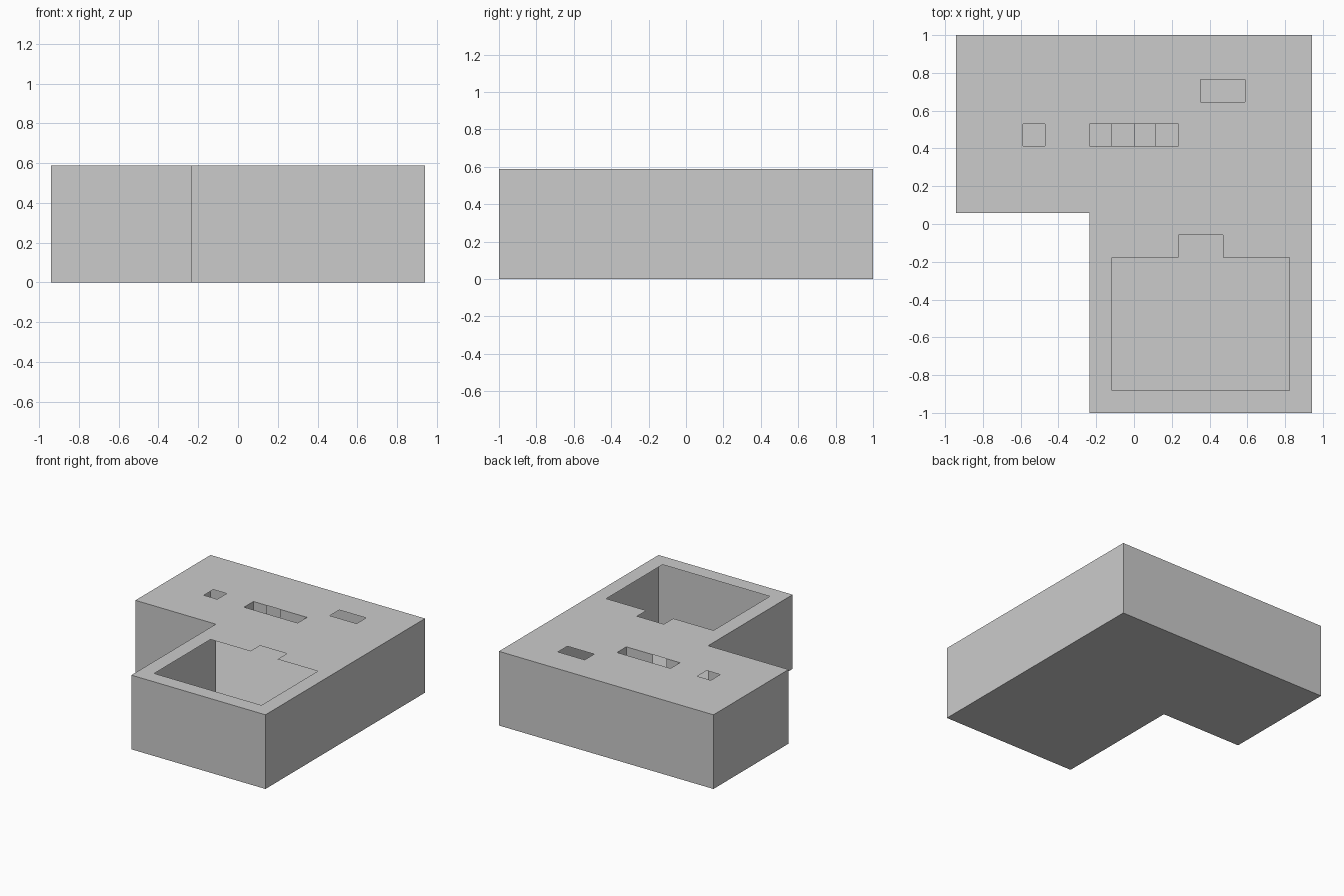
import bpy
import bmesh

if "Cube" in bpy.data.objects:
    bpy.data.objects.remove(bpy.data.objects["Cube"])

U = 2 / 17          # module: the plan is 16 x 17 modules, 5 high
H = 5


def make_object(name, quads):
    """Weld a list of quads (in module units) into one mesh object."""
    bm = bmesh.new()
    for q in quads:
        bm.faces.new([bm.verts.new((x * U, y * U, z * U)) for x, y, z in q])
    bmesh.ops.remove_doubles(bm, verts=bm.verts, dist=1e-4)
    me = bpy.data.meshes.new(name)
    bm.to_mesh(me)
    bm.free()
    ob = bpy.data.objects.new(name, me)
    bpy.context.collection.objects.link(ob)


def flat(x0, x1, y0, y1, z):
    return [(x0, y0, z), (x1, y0, z), (x1, y1, z), (x0, y1, z)]


def wall(a, b, z0, z1):
    return [(*a, z0), (*b, z0), (*b, z1), (*a, z1)]


# L-shaped outer walls (counter-clockwise plan), open inside
plan = [(-2, -8.5), (8, -8.5), (8, 8.5), (-8, 8.5), (-8, 0.5), (-2, 0.5)]
make_object("outer_walls", [wall(plan[i], plan[(i + 1) % 6], 0, H)
                            for i in range(6)])

# Floor: two rectangles, facing down
make_object("floor", [flat(*r, 0)[::-1] for r in
                      [(-8, -2, 0.5, 8.5), (-2, 8, 0.5, 8.5), (-2, 8, -8.5, 0.5)]])

# Thin roof sheet with openings, laid out module by module
openings = [(-1, 7, -7.5, -1.5), (2, 4, -1.5, -0.5), (-5, -4, 3.5, 4.5),
            (-2, 2, 3.5, 4.5), (3, 5, 5.5, 6.5)]
roof = []
for i in range(-8, 8):
    for j in range(17):
        x, y = i + 0.5, j - 8
        notch = x < -2 and y < 0.5
        hole = any(a < x < b and c < y < d for a, b, c, d in openings)
        if not (notch or hole):
            roof.append(flat(i, i + 1, j - 8.5, j - 7.5, H))
make_object("roof", roof)

# Slot trays: sides hang from the long opening, with a gap in the middle
trays = []
for x0, x1, z in [(-2, -1, H - 1), (0, 1, H - 1), (1, 2, H - 2)]:
    trays.append(flat(x0, x1, 3.5, 4.5, z))
    trays.append(wall((x1, 3.5), (x0, 3.5), z, H))
    trays.append(wall((x0, 4.5), (x1, 4.5), z, H))
trays.append(wall((-2, 3.5), (-2, 4.5), H - 1, H))
trays.append(wall((2, 4.5), (2, 3.5), H - 2, H))
trays.append(wall((1, 3.5), (1, 4.5), H - 2, H - 1))
make_object("slot_trays", trays)
